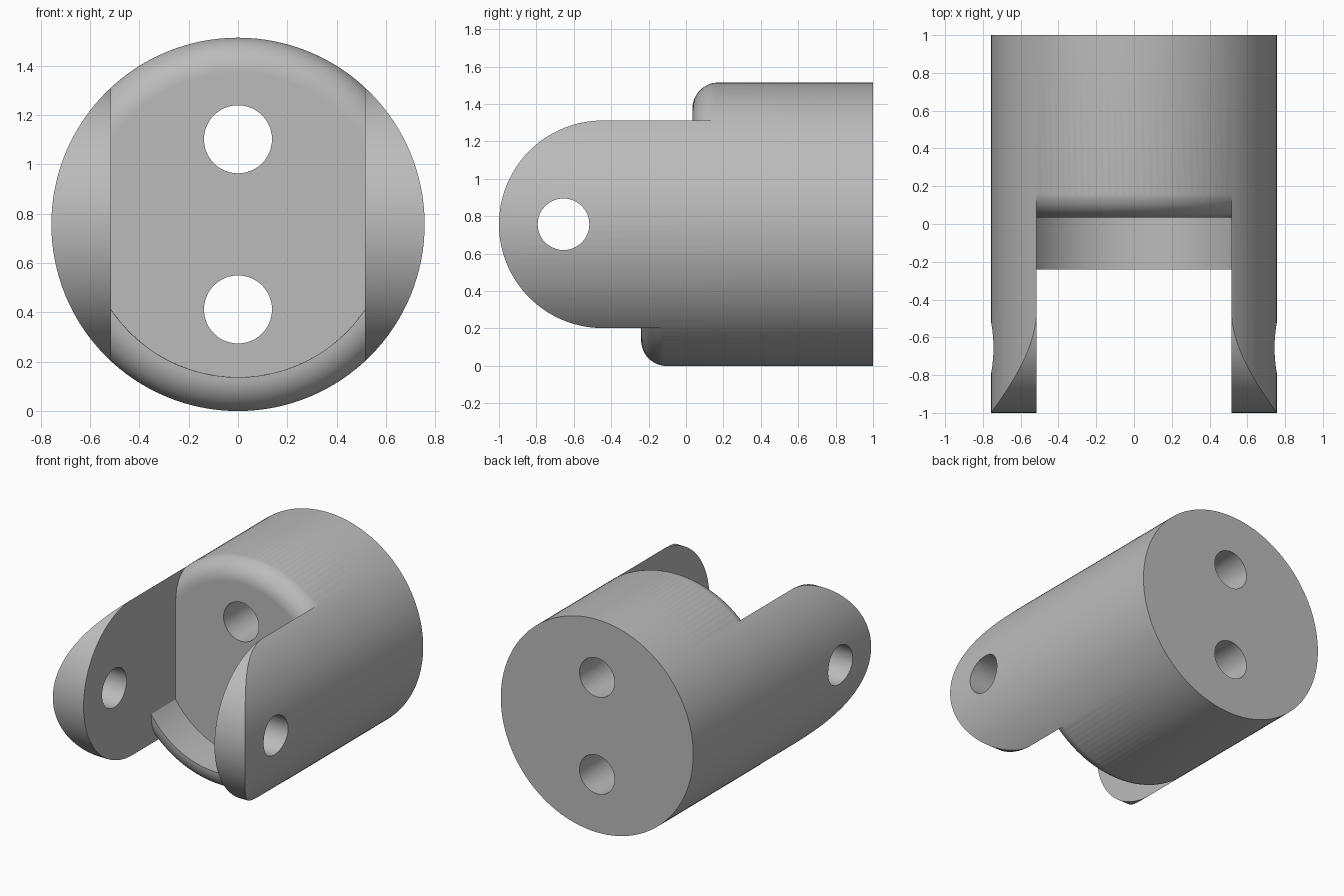
import bpy, bmesh, math
from mathutils import Vector

cube = bpy.data.objects.get("Cube")
if cube:
    bpy.data.objects.remove(cube, do_unlink=True)

R = 0.757            # body radius and axis height
SLOT = 0.515         # half width of the slot
FLOOR, LIP = 0.035, -0.24
LIP_R = 0.62         # inner radius of the lower lip
HOLE = 0.138
SEGS = 128

grey = bpy.data.materials.new("plain grey")
grey.use_nodes = True
grey.diffuse_color = (0.5, 0.5, 0.5, 1)
grey.node_tree.nodes["Principled BSDF"].inputs["Base Color"].default_value = (0.5, 0.5, 0.5, 1)


def make_object(name, bm):
    bmesh.ops.recalc_face_normals(bm, faces=bm.faces)
    mesh = bpy.data.meshes.new(name)
    bm.to_mesh(mesh)
    bm.free()
    mesh.materials.append(grey)
    obj = bpy.data.objects.new(name, mesh)
    bpy.context.collection.objects.link(obj)
    return obj


def cylinder(name, centre, radius, length, axis, segs):
    bm = bmesh.new()
    bmesh.ops.create_cone(bm, cap_ends=True, segments=segs, radius1=radius,
                          radius2=radius, depth=length)
    turn = Vector((0, 0, 1)).rotation_difference(Vector(axis)).to_matrix()
    bmesh.ops.rotate(bm, verts=bm.verts, matrix=turn)
    bmesh.ops.translate(bm, verts=bm.verts, vec=centre)
    return make_object(name, bm)


def slot_profile(front):
    """Radius and depth pairs from the slot floor out over the rounded rim."""
    fillet = R - LIP_R + 0.001
    pts = [(LIP_R - 0.001, FLOOR)]
    for i in range(13):
        a = math.pi / 2 * i / 12
        pts.append((LIP_R + fillet * math.sin(a), front + fillet * (1 - math.cos(a))))
    return pts + [(0.95, front + fillet), (0.95, -1.2)]


def slot_cutter():
    """Swept slot: rounded floor above, raised lip below, clipped to the slot width."""
    bm = bmesh.new()
    rings = []
    for i in range(SEGS):
        a = 2 * math.pi * (i + 0.5) / SEGS
        front = FLOOR if math.sin(a) > 0 else LIP
        rings.append([bm.verts.new((r * math.cos(a), y, R + r * math.sin(a)))
                      for r, y in slot_profile(front)])
    for a, b in zip(rings, rings[1:] + rings[:1]):
        for j in range(len(a) - 1):
            bm.faces.new((a[j], a[j + 1], b[j + 1], b[j]))
    bm.faces.new([r[0] for r in rings])
    bm.faces.new([r[-1] for r in rings])
    for side in (1, -1):
        cut = bmesh.ops.bisect_plane(bm, geom=bm.verts[:] + bm.edges[:] + bm.faces[:],
                                     plane_co=(side * SLOT, 0, 0), plane_no=(side, 0, 0),
                                     clear_outer=True)
        edges = [e for e in cut["geom_cut"] if isinstance(e, bmesh.types.BMEdge)]
        bmesh.ops.holes_fill(bm, edges=edges)
    return make_object("slot_cutter", bm)


def arm_end_cutter():
    """Everything ahead of the half-round arm tips."""
    radius = math.sqrt(R * R - SLOT * SLOT)
    cy = radius - 1
    pts = [(cy, 2), (-1.5, 2), (-1.5, -0.5), (cy, -0.5)]
    for i in range(65):
        a = math.pi * i / 64
        pts.append((cy - radius * math.sin(a), R - radius * math.cos(a)))
    bm = bmesh.new()
    face = bm.faces.new([bm.verts.new((-1, y, z)) for y, z in pts])
    ext = bmesh.ops.extrude_face_region(bm, geom=[face])
    bmesh.ops.translate(bm, vec=(2, 0, 0),
                        verts=[v for v in ext["geom"] if isinstance(v, bmesh.types.BMVert)])
    return make_object("arm_end_cutter", bm)


# Main body with the fork arms, slot, and holes cut out of it
body = cylinder("fork_body", (0, 0, R), R, 2, (0, 1, 0), SEGS)
cutters = [slot_cutter(), arm_end_cutter(),
           cylinder("pin_hole_cutter", (0, -0.655, R), HOLE, 3, (1, 0, 0), 48)]
for name, dz in (("upper", 0.345), ("lower", -0.345)):
    cutters.append(cylinder(name + "_bolt_hole_cutter", (0, 0, R + dz), HOLE, 3, (0, 1, 0), 48))

bpy.context.view_layer.objects.active = body
body.select_set(True)
for cutter in cutters:
    mod = body.modifiers.new(cutter.name, "BOOLEAN")
    mod.operation = "DIFFERENCE"
    mod.solver = "EXACT"
    mod.object = cutter
    bpy.ops.object.modifier_apply(modifier=mod.name)
    bpy.data.objects.remove(cutter, do_unlink=True)

bpy.ops.object.shade_smooth_by_angle(angle=math.radians(30))
